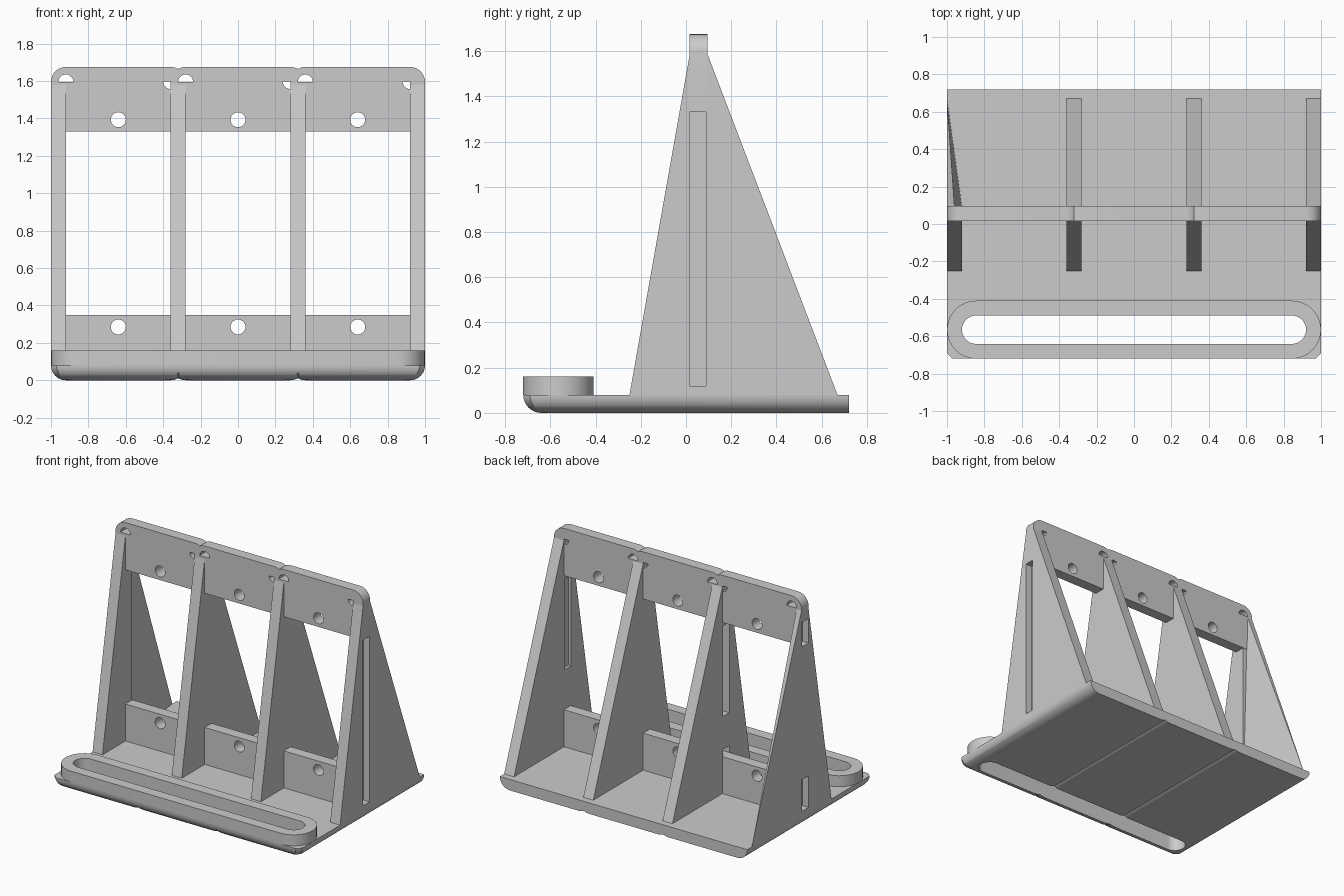
import bpy, bmesh
from math import sin, cos, pi, radians, sqrt
from mathutils import Vector

if "Cube" in bpy.data.objects:
    bpy.data.objects.remove(bpy.data.objects["Cube"])

COLOUR = (0.6, 0.6, 0.6, 1)
grey = bpy.data.materials.new("plain_grey")
grey.use_nodes = True
grey.diffuse_color = COLOUR
grey.node_tree.nodes["Principled BSDF"].inputs["Base Color"].default_value = COLOUR

PITCH, HALF, R = 0.64, 0.36, 0.08      # bay spacing, bay half width, edge radius
BAYS = (-PITCH, 0, PITCH)
FINS = (-0.96, -0.32, 0.32, 0.96)      # fin centres
Y0, Y1 = 0.015, 0.095                  # rail front and back


def finish(name, bm):
    bmesh.ops.recalc_face_normals(bm, faces=bm.faces)
    mesh = bpy.data.meshes.new(name)
    bm.to_mesh(mesh)
    bm.free()
    obj = bpy.data.objects.new(name, mesh)
    bpy.context.collection.objects.link(obj)
    mesh.materials.append(grey)
    return obj


def prism(name, outline, axis, low, high):
    """Extrude a 2D outline along an axis."""
    bm = bmesh.new()

    def place(a, b, c):
        return {"x": (c, a, b), "y": (a, c, b), "z": (a, b, c)}[axis]

    face = bm.faces.new([bm.verts.new(place(a, b, low)) for a, b in outline])
    ext = bmesh.ops.extrude_face_region(bm, geom=[face])
    verts = [v for v in ext["geom"] if isinstance(v, bmesh.types.BMVert)]
    bmesh.ops.translate(bm, verts=verts, vec=place(0, 0, high - low))
    return finish(name, bm)


def rect(a0, a1, b0, b1):
    return [(a0, b0), (a1, b0), (a1, b1), (a0, b1)]


def arc(a, b, r, start, end, steps=16):
    angles = [radians(start + (end - start) * i / steps) for i in range(steps + 1)]
    return [(a + r * cos(t), b + r * sin(t)) for t in angles]


def stadium(half, y, r):
    return arc(half - r, y, r, -90, 90) + arc(r - half, y, r, 90, 270)


def boolean(obj, tool, operation="DIFFERENCE"):
    mod = obj.modifiers.new("boolean", "BOOLEAN")
    mod.operation, mod.object, mod.solver = operation, tool, "EXACT"
    bpy.context.view_layer.objects.active = obj
    bpy.ops.object.modifier_apply(modifier=mod.name)
    bpy.data.objects.remove(tool)


def smooth(obj):
    bpy.ops.object.select_all(action="DESELECT")
    obj.select_set(True)
    bpy.context.view_layer.objects.active = obj
    bpy.ops.object.shade_smooth_by_angle(angle=radians(30))


def base_bay(cx):
    """Slab with rounded underside edges on the sides and front."""
    bm = bmesh.new()
    rings = []
    steps, chamfer, front, back = 10, 0.03, -0.72, 0.72
    for i in range(steps + 1):
        t = pi / 2 * i / steps
        inset, z = R * (1 - sin(t)), R * (1 - cos(t))
        w, f = HALF - inset, front + inset
        pts = [(-w, back), (-w, f + chamfer), (chamfer - w, f),
               (w - chamfer, f), (w, f + chamfer), (w, back)]
        rings.append([bm.verts.new((cx + x, y, z)) for x, y in pts])
    for low, high in zip(rings, rings[1:]):
        for i in range(len(low)):
            j = (i + 1) % len(low)
            bm.faces.new((low[i], low[j], high[j], high[i]))
    bm.faces.new(rings[0])
    bm.faces.new(rings[-1])
    return finish("base_plate", bm)


# Base plate with a long slot near the front
base = base_bay(BAYS[0])
for cx in BAYS[1:]:
    boolean(base, base_bay(cx), "UNION")
SLOT_Y = -0.565
boolean(base, prism("slot_cutter", stadium(0.92, SLOT_Y, 0.076), "z", -0.1, 0.3))

# Raised rim around the slot
rim = prism("slot_rim", stadium(1, SLOT_Y, 0.155), "z", R, 0.16)
boolean(rim, prism("slot_cutter", stadium(0.92, SLOT_Y, 0.076), "z", -0.1, 0.3))

# Upper rail: rounded bay tops that meet in shallow notches
TOP, RAIL_LOW = 1.675, 1.33
outline = [(-1, RAIL_LOW), (1, RAIL_LOW)]
for cx in reversed(BAYS):
    right = 0 if cx > 0 else 60
    left = 180 if cx < 0 else 120
    outline += arc(cx + HALF - R, TOP - R, R, right, 90, 8)
    arc_left = arc(cx - HALF + R, TOP - R, R, 90, left, 8)
    outline += arc_left if cx < 0 else arc_left[:-1]
upper = prism("upper_rail", outline, "y", Y0, Y1)
lower = prism("lower_rail", rect(-0.94, 0.94, R, 0.35), "y", Y0, Y1)

# Bolt holes, and part-round openings beside the fins
for cx in BAYS:
    for rail, z in ((upper, 1.393), (lower, 0.285)):
        boolean(rail, prism("hole", arc(cx, z, 0.04, 0, 348.75, 31), "y", -0.2, 0.3))
    boolean(upper, prism("dome", arc(cx - 0.28, 1.595, 0.04, 0, 180), "y", -0.2, 0.3))
    quarter = [(cx + 0.28, 1.597)] + arc(cx + 0.28, 1.597, 0.04, 180, 270)
    boolean(upper, prism("quarter", quarter, "y", -0.2, 0.3))

# Triangular fins
FIN_TOP, HW = 1.595, 0.04
profile = [(-0.25, R), (0.67, R), (Y1 - 0.003, FIN_TOP), (Y0 + 0.003, FIN_TOP)]
fins = [prism("fin", profile, "x", x - HW, x + HW) for x in FINS[1:]]

# Right end fin: full in front, its back tapering to a sharp edge
front_part = [(-0.25, R), (Y1 - 0.003, R)] + profile[2:]
right_fin = prism("right_fin", front_part, "x", -1, -0.92)
bm = bmesh.new()
yb = Y1 - 0.003
for p in ((-1, 0.67, R), (-1, yb, R), (-1, yb, FIN_TOP),
          (-0.96, yb, FIN_TOP), (-0.92, yb, R)):
    bm.verts.new(p)
bmesh.ops.convex_hull(bm, input=bm.verts)
taper = finish("right_fin_taper", bm)


# Recesses in the fin sides
def recess(obj, x0, x1, z0, z1):
    boolean(obj, prism("recess", rect(Y0, Y1 - 0.006, z0, z1), "x", x0, x1))


recess(fins[2], 0.95, 1.1, 0.12, RAIL_LOW)
recess(fins[2], 0.9, 0.94, 0.64, 1.3)
recess(fins[0], -0.4, -0.31, 0.64, 1.3)
recess(fins[0], -0.4, -0.31, 0.35, 0.4)
for obj in (right_fin, upper):
    recess(obj, -1.1, -0.95, RAIL_LOW - 0.01, 1.5)
recess(right_fin, -1.1, -0.95, 0.12, 0.35)

for obj, name in zip(fins, ("inner_right_fin", "inner_left_fin", "left_fin")):
    obj.name = name
for obj in (base, rim, upper, lower, right_fin, taper, *fins):
    smooth(obj)
